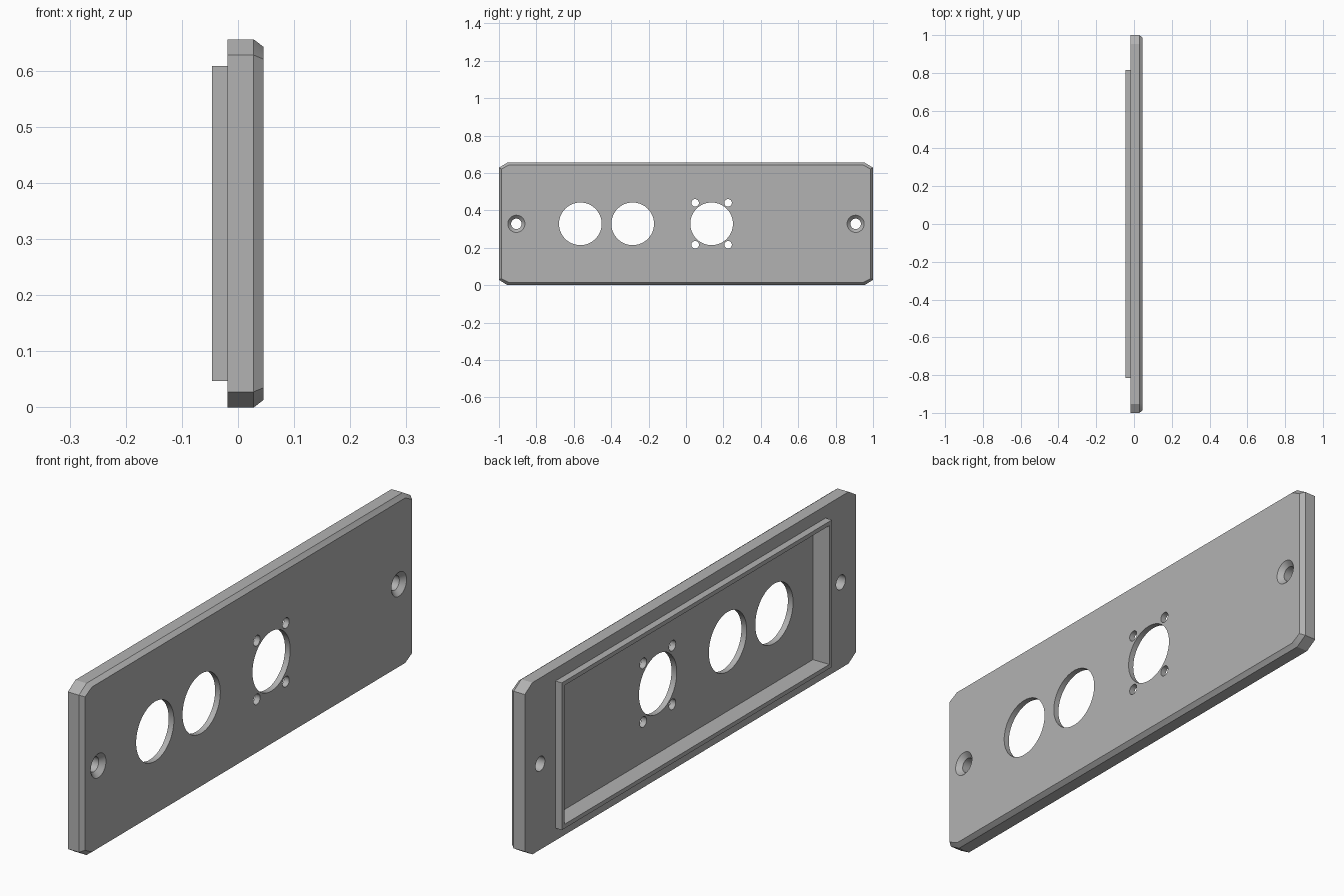
import bpy, bmesh, math
from mathutils import Matrix, Vector

cube = bpy.data.objects.get("Cube")
if cube:
    bpy.data.objects.remove(cube, do_unlink=True)

MID_Z = 0.328            # height of the panel centre line
BACK, EDGE, FRONT = -0.019, 0.028, 0.045
RIM_BACK, FLOOR = -0.046, 0.023
RIM_Y, RIM_Z, WALL = 0.815, 0.281, 0.016

grey = bpy.data.materials.new("panel grey")
grey.use_nodes = True
grey.diffuse_color = (0.45, 0.45, 0.45, 1)
grey.node_tree.nodes["Principled BSDF"].inputs["Base Color"].default_value = grey.diffuse_color


def make_object(name, bm):
    bmesh.ops.recalc_face_normals(bm, faces=bm.faces)
    mesh = bpy.data.meshes.new(name)
    bm.to_mesh(mesh)
    bm.free()
    mesh.materials.append(grey)
    obj = bpy.data.objects.new(name, mesh)
    bpy.context.collection.objects.link(obj)
    return obj


def loft(bm, sections):
    """Skin a list of (x, outline) sections and cap both ends."""
    rings = [[bm.verts.new((x, y, MID_Z + z)) for y, z in outline] for x, outline in sections]
    n = len(rings[0])
    for a, b in zip(rings, rings[1:]):
        for i in range(n):
            j = (i + 1) % n
            bm.faces.new((a[i], a[j], b[j], b[i]))
    bm.faces.new(rings[0][::-1])
    bm.faces.new(rings[-1])


def rectangle(hy, hz):
    return [(-hy, -hz), (hy, -hz), (hy, hz), (-hy, hz)]


def clipped(hy, hz, cy, cz):
    quarter = [(hy, hz - cz), (hy - cy, hz)]
    mirrored = [(-y, z) for y, z in reversed(quarter)]
    return quarter + mirrored + [(-y, -z) for y, z in quarter + mirrored]


def circle(y, z, r, n=64):
    return [(y + r * math.cos(2 * math.pi * i / n), z + r * math.sin(2 * math.pi * i / n))
            for i in range(n)]


def cut(target, sections):
    bm = bmesh.new()
    loft(bm, sections)
    cutter = make_object("cutter", bm)
    cutter.hide_render = True
    mod = target.modifiers.new("cut", "BOOLEAN")
    mod.operation, mod.solver, mod.object = "DIFFERENCE", "EXACT", cutter
    bpy.context.view_layer.objects.active = target
    bpy.ops.object.modifier_apply(modifier=mod.name)
    bpy.data.objects.remove(cutter, do_unlink=True)


# Panel with clipped corners and a bevelled front edge
bm = bmesh.new()
outer = clipped(1.0, MID_Z, 0.046, 0.028)
inner = clipped(0.987, MID_Z - 0.013, 0.042, 0.022)
loft(bm, [(BACK, outer), (EDGE, outer), (FRONT, inner)])
panel = make_object("panel", bm)

# Recess in the back
pocket = rectangle(RIM_Y - WALL, RIM_Z - WALL)
cut(panel, [(-0.1, pocket), (FLOOR, pocket)])

# Large connector openings and the four small fixing holes
holes = [(y, 0, 0.114) for y in (-0.565, -0.285, 0.137)]
holes += [(0.137 + sy * 0.088, sz * 0.112, 0.02) for sy in (-1, 1) for sz in (-1, 1)]
for y, z, r in holes:
    ring = circle(y, z, r)
    cut(panel, [(-0.1, ring), (0.1, ring)])

# Countersunk screw holes
for side in (-1, 1):
    small, wide = (circle(side * 0.907, 0, r) for r in (0.028, 0.046))
    cut(panel, [(-0.1, small), (FRONT - 0.018, small), (FRONT, wide), (0.1, wide)])

# Raised rim round the recess
bm = bmesh.new()
loops = [[bm.verts.new((x, y, MID_Z + z)) for y, z in outline]
         for x, outline in ((BACK, rectangle(RIM_Y, RIM_Z)), (RIM_BACK, rectangle(RIM_Y, RIM_Z)),
                            (RIM_BACK, pocket), (BACK, pocket))]
for a, b in zip(loops, loops[1:] + loops[:1]):
    for i in range(4):
        j = (i + 1) % 4
        bm.faces.new((a[i], a[j], b[j], b[i]))
rim = make_object("back_rim", bm)

# Smooth hole walls, sharp edges
for obj in (panel, rim):
    bpy.ops.object.select_all(action="DESELECT")
    obj.select_set(True)
    bpy.context.view_layer.objects.active = obj
    bpy.ops.object.shade_smooth_by_angle(angle=math.radians(25))
